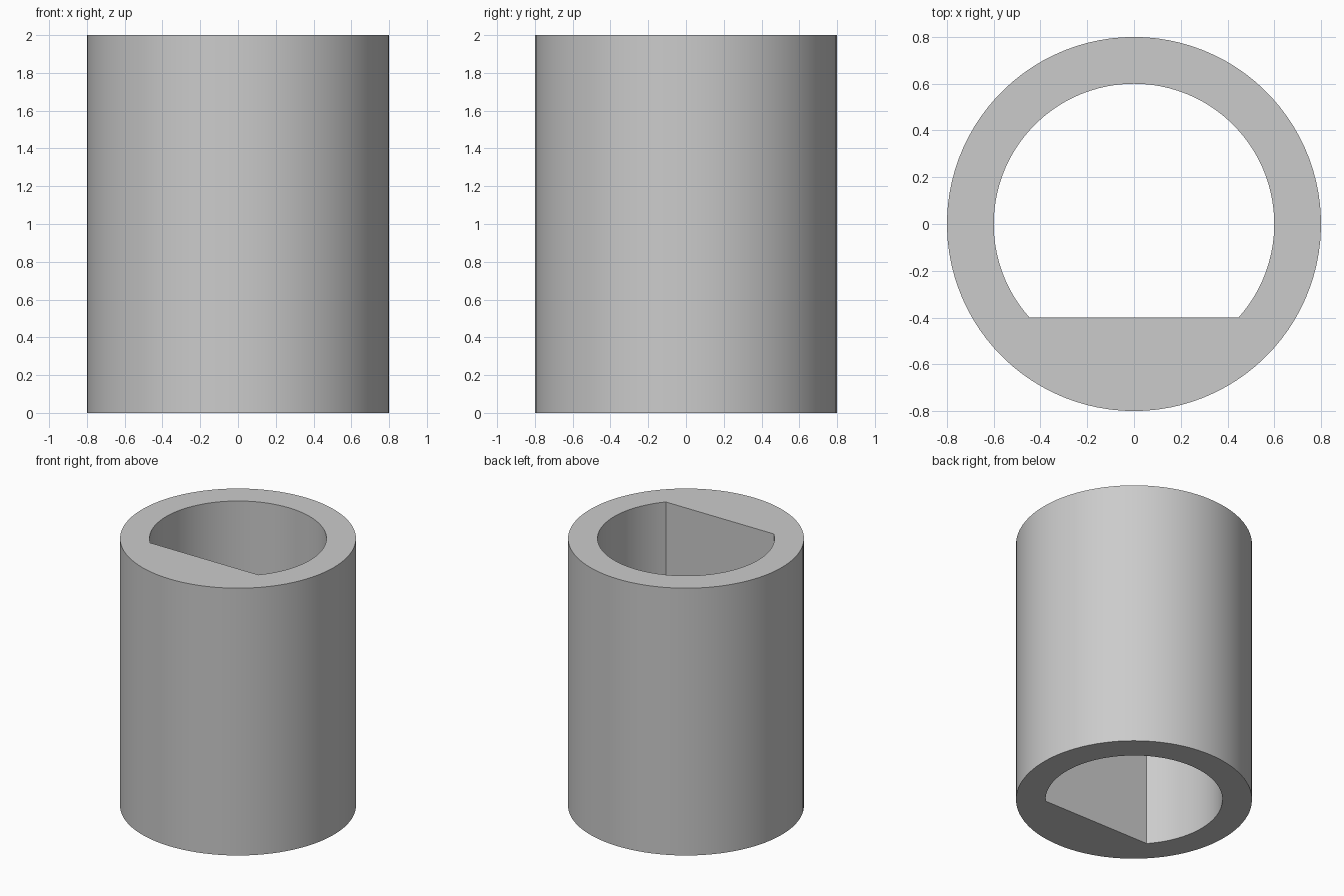
import bpy
import bmesh
import math

OUTER_RADIUS = 0.8
BORE_RADIUS = 0.6
FLAT_OFFSET = 0.4
HEIGHT = 2.0
ARC_STEPS = 72
FLAT_STEPS = 26

default_cube = bpy.data.objects.get("Cube")
if default_cube:
    bpy.data.objects.remove(default_cube, do_unlink=True)


def make_material(name, colour):
    material = bpy.data.materials.new(name)
    material.use_nodes = True
    material.diffuse_color = colour
    shader = next(n for n in material.node_tree.nodes if n.type == "BSDF_PRINCIPLED")
    shader.inputs["Base Color"].default_value = colour
    return material


def bore_radius(angle):
    """Radius of the D-shaped bore, cut off by the flat at the front."""
    depth = -math.sin(angle)
    if depth * BORE_RADIUS > FLAT_OFFSET:
        return FLAT_OFFSET / depth
    return BORE_RADIUS


# Angles run round the arc, then along the flat, so the corners stay exact
corner = math.asin(FLAT_OFFSET / BORE_RADIUS)
arc_span = math.pi + 2 * corner
flat_span = math.tau - arc_span
angles = [-corner + arc_span * i / ARC_STEPS for i in range(ARC_STEPS)]
angles += [math.pi + corner + flat_span * i / FLAT_STEPS for i in range(FLAT_STEPS)]

# Bottom ring between the outer circle and the bore
bm = bmesh.new()


def ring(radius_at):
    return [bm.verts.new((radius_at(a) * math.cos(a), radius_at(a) * math.sin(a), 0))
            for a in angles]


outer = ring(lambda a: OUTER_RADIUS)
inner = ring(bore_radius)
for i in range(len(angles)):
    bm.faces.new((outer[i - 1], outer[i], inner[i], inner[i - 1]))

# Raise the ring into the sleeve wall
raised = bmesh.ops.extrude_face_region(bm, geom=bm.faces[:], use_keep_orig=True)
top_verts = [g for g in raised["geom"] if isinstance(g, bmesh.types.BMVert)]
bmesh.ops.translate(bm, verts=top_verts, vec=(0, 0, HEIGHT))
bmesh.ops.recalc_face_normals(bm, faces=bm.faces[:])

mesh = bpy.data.meshes.new("sleeve")
bm.to_mesh(mesh)
bm.free()
sleeve = bpy.data.objects.new("sleeve", mesh)
bpy.context.collection.objects.link(sleeve)
mesh.materials.append(make_material("light grey", (0.6, 0.6, 0.6, 1)))

# Smooth walls, sharp rims and bore corners
bpy.ops.object.select_all(action="DESELECT")
sleeve.select_set(True)
bpy.context.view_layer.objects.active = sleeve
bpy.ops.object.shade_smooth_by_angle(angle=math.radians(30))
